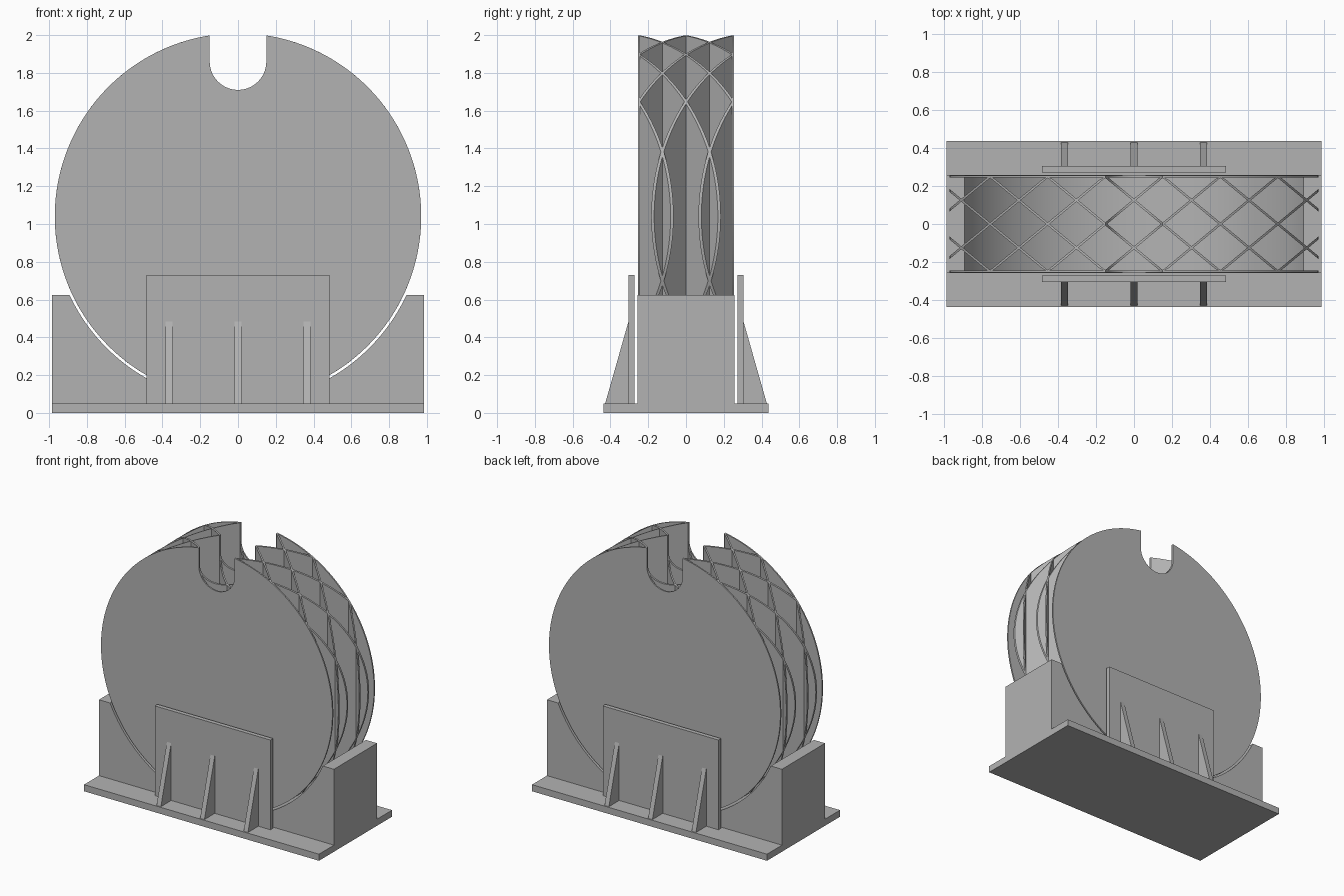
import bpy, bmesh, math
from mathutils import Vector

if "Cube" in bpy.data.objects:
    bpy.data.objects.remove(bpy.data.objects["Cube"])

R, CZ = 0.97, 1.04            # wheel radius and centre height
NR, NZ = 0.15, 1.86           # notch radius and centre height
STEP, HALF = 0.1513, 0.25     # lattice half pitch in x, half depth in y

grey = bpy.data.materials.new("plain grey")
grey.diffuse_color = (0.45, 0.45, 0.45, 1)
grey.use_nodes = True
grey.node_tree.nodes["Principled BSDF"].inputs["Base Color"].default_value = grey.diffuse_color


def finish(name, bm, smooth=False):
    bmesh.ops.recalc_face_normals(bm, faces=bm.faces)
    me = bpy.data.meshes.new(name)
    bm.to_mesh(me)
    bm.free()
    me.materials.append(grey)
    ob = bpy.data.objects.new(name, me)
    bpy.context.collection.objects.link(ob)
    if smooth:
        bpy.ops.object.select_all(action='DESELECT')
        bpy.context.view_layer.objects.active = ob
        ob.select_set(True)
        bpy.ops.object.shade_smooth_by_angle(angle=math.radians(30))
    return ob


def prism(bm, front, back):
    """Close a solid between two matching outlines."""
    a = [bm.verts.new(p) for p in front]
    b = [bm.verts.new(p) for p in back]
    n = len(a)
    bm.faces.new(a)
    bm.faces.new(b[::-1])
    for i in range(n):
        j = (i + 1) % n
        bm.faces.new((a[i], b[i], b[j], a[j]))


def extrude(name, profile, y0, y1, smooth=False):
    bm = bmesh.new()
    prism(bm, [(x, y0, z) for x, z in profile], [(x, y1, z) for x, z in profile])
    return finish(name, bm, smooth)


def box(name, x0, x1, y0, y1, z0, z1):
    return extrude(name, [(x0, z0), (x1, z0), (x1, z1), (x0, z1)], y0, y1)


def arc(x0, x1, radius, cz, sign, step=0.035):
    t0, t1 = (math.asin(max(-1, min(1, x / radius))) for x in (x0, x1))
    n = max(2, math.ceil(abs(t1 - t0) / step))
    ts = [t0 + (t1 - t0) * i / n for i in range(n + 1)]
    return [(radius * math.sin(t), cz + sign * radius * math.cos(t)) for t in ts]


def wheel_slice(x0, x1):
    """Outline of the notched circle between two x limits."""
    pts = arc(x0, x1, R, CZ, -1)
    if x0 < -NR and x1 > NR:
        top = (arc(x1, NR, R, CZ, 1) + arc(NR, -NR, NR, NZ, -1, 0.12)
               + arc(-NR, x0, R, CZ, 1))
    else:
        top = arc(x1, x0, R, CZ, 1)
    out = []
    for p in pts + top:
        if not out or (Vector(p) - Vector(out[-1])).length > 1e-4:
            out.append(p)
    if (Vector(out[0]) - Vector(out[-1])).length < 1e-4:
        out.pop()
    return out


# Wheel side discs
for name, s in (("front_disc", -1), ("back_disc", 1)):
    extrude(name, wheel_slice(-R, R), s * 0.244, s * 0.255, True)

# Crossing upright lattice walls between the discs
bm = bmesh.new()
slope = HALF / (2 * STEP)
off = 0.006 * math.sqrt(1 + slope * slope)
clamp = lambda y: max(-HALF, min(HALF, y))
for k in range(-7, 8, 2):
    c = k * STEP
    x0, x1 = max(-R, c - 2 * STEP), min(R, c + 2 * STEP)
    for s in (-1, 1):
        outline = wheel_slice(x0, x1)
        prism(bm, *[[(x, clamp(s * slope * (x - c) + o), z) for x, z in outline]
                    for o in (-off, off)])
finish("lattice_walls", bm, True)

# Base plate and cradle block with a round seat
box("base_plate", -0.985, 0.985, -0.437, 0.437, 0, 0.05)
CR, TOP = 0.984, 0.625
edge = math.sqrt(CR ** 2 - (CZ - TOP) ** 2)
seat = arc(edge, -edge, CR, CZ, -1)
extrude("cradle_block", [(-0.985, TOP), (-0.985, 0.05), (0.985, 0.05), (0.985, TOP)] + seat,
        -0.258, 0.258, True)

# Side boards with triangular ribs
for side, s in (("front", -1), ("back", 1)):
    box(side + "_board", -0.485, 0.485, s * 0.272, s * 0.304, 0.05, 0.73)
    bm = bmesh.new()
    tri = [(0.304, 0.05), (0.428, 0.05), (0.304, 0.485)]
    for cx in (-0.365, 0, 0.365):
        prism(bm, *[[(cx + w, s * y, z) for y, z in tri] for w in (-0.018, 0.018)])
    finish(side + "_ribs", bm)
